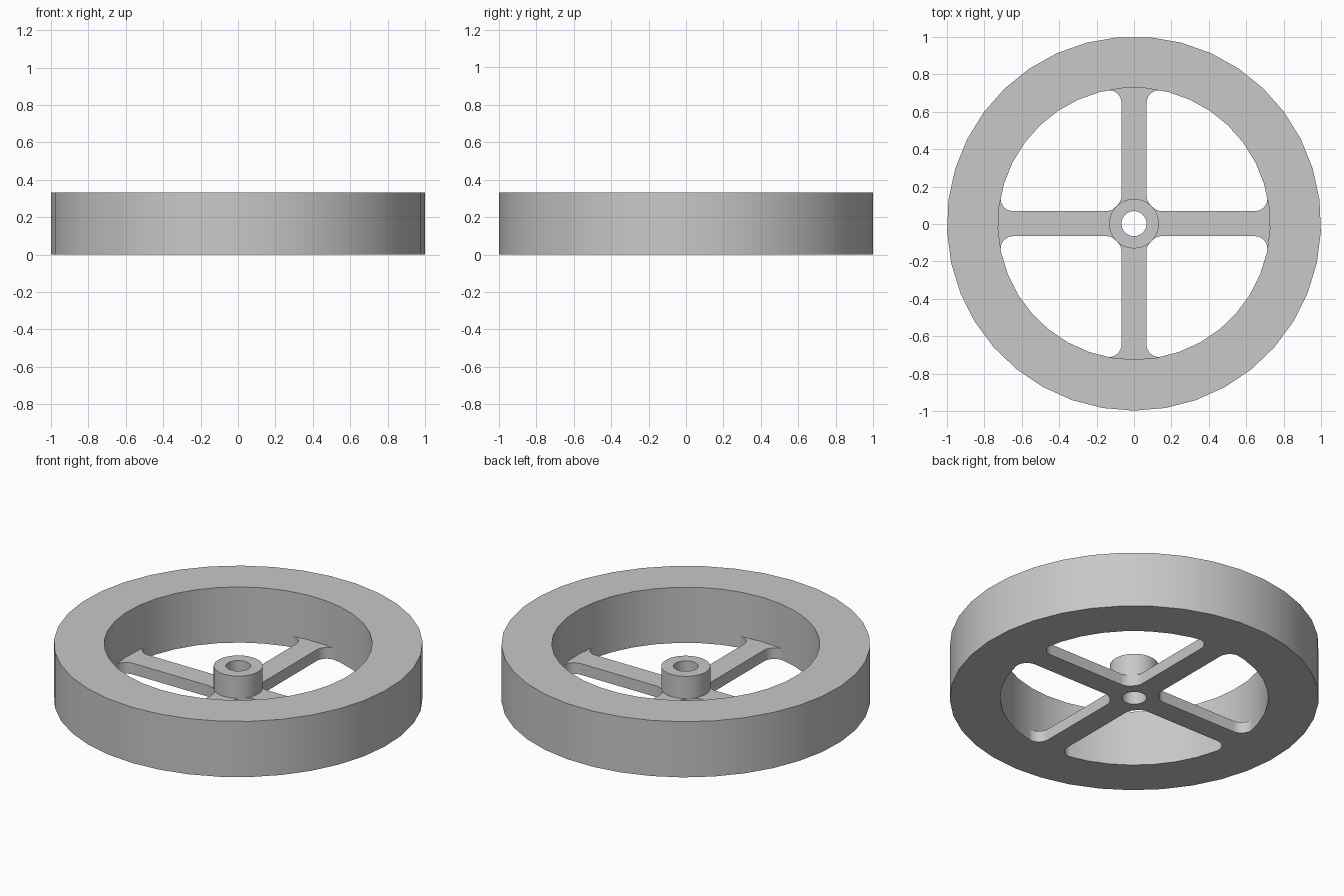
import bpy, bmesh
from math import sin, cos, pi, sqrt, atan2, radians

cube = bpy.data.objects.get("Cube")
if cube:
    bpy.data.objects.remove(cube, do_unlink=True)

RIM_OUT, RIM_IN, RIM_H = 1.0, 0.727, 0.333
HUB_R, BORE_R, HUB_H = 0.133, 0.067, 0.2
HALF_W, SPOKE_H, FILLET = 0.067, 0.067, 0.067
CENTRE_Y = 0.002

grey = bpy.data.materials.new("plain grey")
grey.use_nodes = True
colour = (0.58, 0.58, 0.58, 1)
grey.diffuse_color = colour
grey.node_tree.nodes["Principled BSDF"].inputs["Base Color"].default_value = colour


def finish(bm, name):
    bmesh.ops.recalc_face_normals(bm, faces=bm.faces)
    mesh = bpy.data.meshes.new(name)
    bm.to_mesh(mesh)
    bm.free()
    mesh.materials.append(grey)
    ob = bpy.data.objects.new(name, mesh)
    ob.location.y = CENTRE_Y
    bpy.context.collection.objects.link(ob)
    bpy.ops.object.select_all(action='DESELECT')
    ob.select_set(True)
    bpy.context.view_layer.objects.active = ob
    bpy.ops.object.shade_smooth_by_angle(angle=radians(30))
    return ob


def ring(name, outer, inner, height, sides):
    """Rectangular section swept round z, first corner at -y."""
    bm = bmesh.new()
    section = [(outer, 0), (outer, height), (inner, height), (inner, 0)]
    loops = []
    for i in range(sides):
        a = 2 * pi * i / sides - pi / 2
        loops.append([bm.verts.new((r * cos(a), r * sin(a), z)) for r, z in section])
    for i in range(sides):
        p, q = loops[i], loops[(i + 1) % sides]
        for k in range(4):
            m = (k + 1) % 4
            bm.faces.new((p[k], q[k], q[m], p[m]))
    return finish(bm, name)


def arc(cx, cy, start, end, steps=8):
    return [(cx + FILLET * cos(start + (end - start) * i / steps),
             cy + FILLET * sin(start + (end - start) * i / steps))
            for i in range(steps + 1)]


def spoke(name, angle):
    """Flat bar with rounded corners where it meets hub and rim."""
    cy = HALF_W + FILLET
    hub_x = sqrt((HUB_R + FILLET) ** 2 - cy ** 2)
    rim_x = sqrt((RIM_IN - FILLET) ** 2 - cy ** 2)
    side = arc(hub_x, cy, atan2(cy, hub_x) - pi, -pi / 2)
    side += arc(rim_x, cy, -pi / 2, atan2(cy, rim_x))
    side.append((RIM_IN + 0.01, side[-1][1]))
    outline = side + [(x, -y) for x, y in reversed(side)]
    bm = bmesh.new()
    face = bm.faces.new([bm.verts.new((x, y, 0)) for x, y in outline])
    out = bmesh.ops.extrude_face_region(bm, geom=[face], use_keep_orig=True)
    top = [v for v in out["geom"] if isinstance(v, bmesh.types.BMVert)]
    bmesh.ops.translate(bm, verts=top, vec=(0, 0, SPOKE_H))
    ob = finish(bm, name)
    ob.rotation_euler.z = angle


# Heavy outer rim and bored hub
ring("rim", RIM_OUT, RIM_IN, RIM_H, 37)
ring("hub", HUB_R, BORE_R, HUB_H, 32)

# Four spokes
for i, where in enumerate(("left", "back", "right", "front")):
    spoke("spoke_" + where, i * pi / 2)
